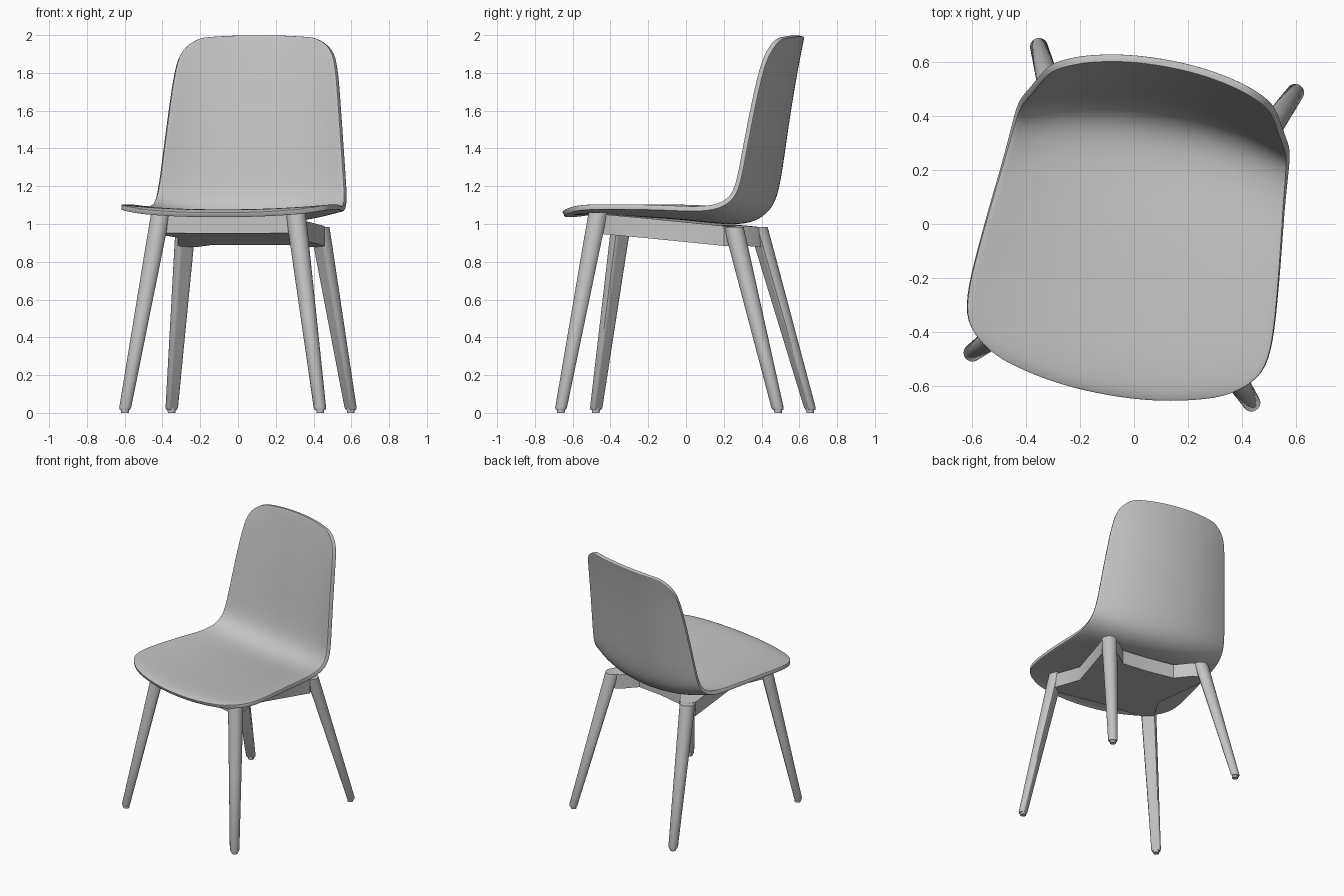
import bpy, bmesh, math
from mathutils import Vector, Matrix

cube = bpy.data.objects.get("Cube")
if cube:
    bpy.data.objects.remove(cube, do_unlink=True)

grey = bpy.data.materials.new("plain_grey")
grey.use_nodes = True
grey.diffuse_color = (0.55, 0.55, 0.55, 1)
grey.node_tree.nodes["Principled BSDF"].inputs["Base Color"].default_value = grey.diffuse_color

# The whole chair is turned slightly about the vertical axis
TURN = Matrix.Rotation(math.radians(-10.15), 4, 'Z')


def finish(name, bm, shift, modifiers=(), angle=35):
    """Turn a bmesh into a placed, smooth-shaded part."""
    mesh = bpy.data.meshes.new(name)
    bm.to_mesh(mesh)
    bm.free()
    mesh.materials.append(grey)
    obj = bpy.data.objects.new(name, mesh)
    bpy.context.collection.objects.link(obj)
    obj.matrix_world = TURN @ Matrix.Translation((shift, 0, 0))
    for kind, settings in modifiers:
        mod = obj.modifiers.new(kind.title(), kind)
        for key, value in settings.items():
            setattr(mod, key, value)
    bpy.ops.object.select_all(action='DESELECT')
    obj.select_set(True)
    bpy.context.view_layer.objects.active = obj
    if modifiers:
        bpy.ops.object.convert(target='MESH')
    bpy.ops.object.shade_smooth_by_angle(angle=math.radians(angle))
    return obj


# Shell: stations from front lip to top edge
# (centre y, centre z, edge y, edge z, half width)
STATIONS = [
    (-.64, 1.06, -.565, 1.08, .44),
    (-.61, 1.075, -.49, 1.10, .545),
    (-.50, 1.08, -.38, 1.105, .573),
    (-.25, 1.065, -.20, 1.105, .56),
    (0, 1.05, 0, 1.10, .54),
    (.20, 1.025, .14, 1.092, .523),
    (.33, 1.025, .25, 1.10, .512),
    (.415, 1.08, .32, 1.135, .505),
    (.455, 1.18, .358, 1.20, .495),
    (.487, 1.40, .39, 1.40, .475),
    (.525, 1.65, .435, 1.65, .45),
    (.562, 1.85, .475, 1.84, .428),
    (.58, 1.95, .51, 1.93, .40),
    (.592, 2.0, .545, 1.985, .32),
]
COLS = 12
bm = bmesh.new()
rows = []
for cy, cz, ey, ez, w in STATIONS:
    row = []
    for j in range(COLS + 1):
        s = 2 * j / COLS - 1
        f = abs(s) ** 2.2
        row.append(bm.verts.new((w * s, cy + (ey - cy) * f, cz + (ez - cz) * f)))
    rows.append(row)
for a, b in zip(rows, rows[1:]):
    for j in range(COLS):
        bm.faces.new((a[j], a[j + 1], b[j + 1], b[j]))
finish("seat_shell", bm, 0.01, [
    ('SUBSURF', dict(levels=2)),
    ('SOLIDIFY', dict(thickness=0.028, offset=-1)),
    ('BEVEL', dict(width=0.007, segments=2, limit_method='ANGLE', angle_limit=1.0)),
])

# Under-frame: star-shaped plate whose arms reach the four legs
HALF = [(0, -.41), (.34, -.43), (.395, -.38), (.31, -.17),
        (.395, .28), (.35, .36), (.29, .33), (.2, .23), (0, .22)]
outline = HALF + [(-x, y) for x, y in reversed(HALF[1:-1])]


def frame_bottom(y):
    return .945 - .095 * (y + .36)


bm = bmesh.new()
low = [bm.verts.new((x, y, frame_bottom(y))) for x, y in outline]
high = [bm.verts.new((x, y, frame_bottom(y) + .105)) for x, y in outline]
bm.faces.new(list(reversed(low)))
bm.faces.new(high)
for i in range(len(low)):
    k = (i + 1) % len(low)
    bm.faces.new((low[i], low[k], high[k], high[i]))
finish("under_frame", bm, 0.02)


# Legs: tapered, round outside and flat on the inner side
def leg(name, foot, top):
    foot, top = Vector(foot), Vector(top)
    inward = Vector((-foot.x, -foot.y, 0)).normalized()
    side = Vector((-inward.y, inward.x, 0))
    bm = bmesh.new()
    rings = []
    for t, r in ((0, .027), (.012, .033), (.5, .043), (.88, .051), (1, .053)):
        c = foot.lerp(top, t)
        ring = []
        for i in range(24):
            a = math.tau * i / 24
            depth = min(math.cos(a), .6) * r
            ring.append(bm.verts.new(c + inward * depth + side * math.sin(a) * r))
        rings.append(ring)
    for a, b in zip(rings, rings[1:]):
        for i in range(24):
            k = (i + 1) % 24
            bm.faces.new((a[i], a[k], b[k], b[i]))
    bm.faces.new(list(reversed(rings[0])))
    bm.faces.new(rings[-1])
    finish(name, bm, 0.02)

    # Glide under the foot
    bm = bmesh.new()
    bmesh.ops.create_cone(bm, cap_ends=True, segments=20, radius1=.02, radius2=.022, depth=.025,
                          matrix=Matrix.Translation((foot.x, foot.y, .0125)))
    finish(name + "_glide", bm, 0.02)


for label, sx in (("left", 1), ("right", -1)):
    leg("front_leg_" + label, (.525 * sx, -.575, .015), (.362 * sx, -.402, 1.06))
    leg("back_leg_" + label, (.482 * sx, .585, .015), (.36 * sx, .324, .985))
